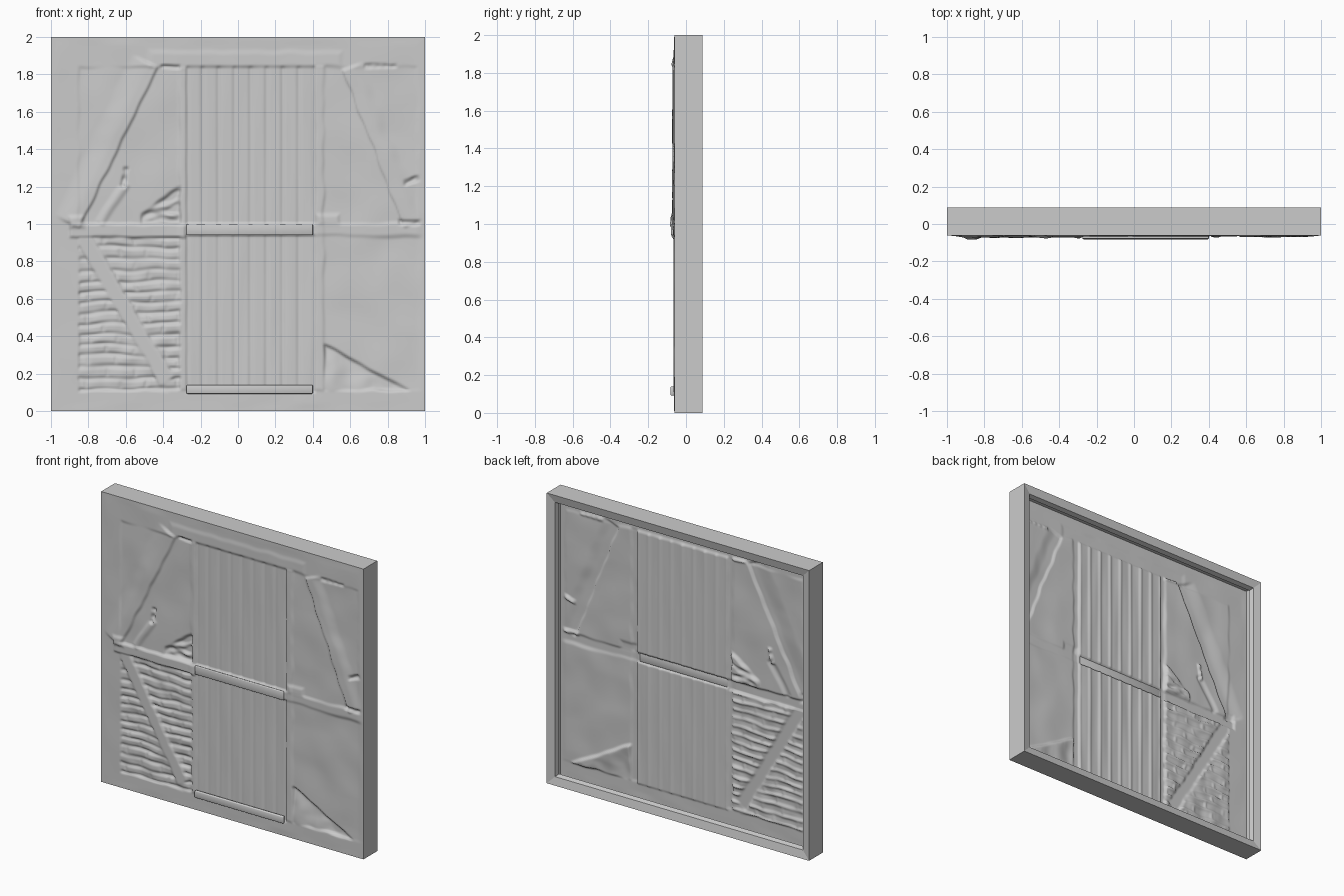
import bpy, bmesh, math
from mathutils import Vector, noise

if "Cube" in bpy.data.objects:
    bpy.data.objects.remove(bpy.data.objects["Cube"])

BASE = -0.062          # y of the plain front face


def step(a, b, v):
    t = max(0.0, min(1.0, (v - a) / (b - a)))
    return t * t * (3 - 2 * t)


def rect(x, z, x0, x1, z0, z1, s=0.012):
    """Soft mask that is 1 inside a rectangle."""
    d = min(x - x0, x1 - x, z - z0, z1 - z)
    return step(-s / 2, s / 2, d)


def strip(x, z, a, b, width, s_left=0.014, s_right=0.014):
    """Soft mask along a straight timber from a to b, each long edge with its own softness."""
    d = Vector(b) - Vector(a)
    length = d.length
    px, pz = x - a[0], z - a[1]
    along = (px * d.x + pz * d.y) / length
    side = (px * d.y - pz * d.x) / length      # positive to the right of a->b
    return (step(-s_right / 2, s_right / 2, width / 2 - side)
            * step(-s_left / 2, s_left / 2, width / 2 + side)
            * step(-0.01, 0.01, along) * step(-0.01, 0.01, length - along))


def wobble(x, z, f, seed=0.0):
    return noise.noise(Vector((x * f, z * f, seed)))


def bricks(x, z):
    """Rough, worn brick courses with sunk joints."""
    zz = z + 0.022 * wobble(x, z, 5, 5)
    row = math.floor(zz / 0.058)
    v = abs((zz / 0.058) % 1 - 0.5) * 2
    u = abs(((x + 0.07 * (row % 2) + 0.03 * wobble(x, z, 9, 2)) / 0.16) % 1 - 0.5) * 2
    joint = max(step(0.4, 1.0, v), 0.5 * step(0.8, 1.0, u))
    wear = 0.65 + 0.6 * wobble(x, z, 7, 12)
    return -0.014 * joint * wear - 0.003 + 0.008 * wobble(x, z, 12, 8)


def height(x, z):
    """Relief of the wall, measured towards the viewer."""
    xo, zo = x, z
    x += 0.010 * wobble(x, z, 9, 1)
    z += 0.010 * wobble(x, z, 9, 3)
    h = 0.003 * wobble(x, z, 4, 4)
    # plaster fields, the upper left one bulging a little
    plaster = 0.005 * wobble(x, z, 5, 6)
    for x0, x1, z0, z1 in ((-0.85, -0.31, 1.0, 1.84), (0.46, 0.96, 1.0, 1.84),
                           (0.46, 1.1, 0.11, 0.93)):
        h += rect(x, z, x0, x1, z0, z1, 0.02) * (plaster - 0.003)
    # upper braces: one crisp edge, one worn into the plaster
    h += 0.013 * strip(x, z, (-0.89, 1.0), (-0.475, 1.86), 0.10, 0.12, 0.016)
    h += 0.010 * strip(x, z, (0.60, 1.84), (0.93, 1.0), 0.09, 0.08, 0.012)
    h += 0.009 * strip(x, z, (-0.74, 1.0), (-0.60, 1.22), 0.035, 0.03, 0.03)
    # cracks
    crack = 0.6 + wobble(x, z, 25, 3)
    h -= 0.018 * crack * strip(x, z, (-0.62, 1.20), (-0.60, 1.30), 0.025)
    h -= 0.015 * crack * strip(x, z, (0.89, 1.22), (0.97, 1.24), 0.03)
    # top beam edge and its wear marks
    h += 0.004 * rect(x, z, -0.47, 0.55, 1.84, 1.92, 0.035)
    h -= 0.014 * rect(x, z, -0.41, -0.31, 1.835, 1.85)
    h -= 0.012 * crack * rect(x, z, 0.68, 0.85, 1.835, 1.855)
    # brick field, lower left, with its board
    m = rect(x, z, -0.85, -0.31, 0.11, 0.93)
    h += m * bricks(xo, zo)
    board = m * strip(x, z, (-0.84, 0.95), (-0.38, 0.16), 0.085, 0.02, 0.02)
    h = h * (1 - board) + 0.003 * board
    # broken plaster patches
    m = rect(x, z, -0.52, -0.31, 1.0, 1.2) * step(-0.02, 0.02, z - 1.0 - 0.0) \
        * step(-0.02, 0.02, 1.2 - z + 0.8 * (-0.0) - 0.75 * (-0.31 - x))
    h += m * (-0.014 + 0.022 * wobble(x * 0.7, z * 1.6, 18, 8))
    edge = 0.36 - 0.55 * (x - 0.46) - z
    m = rect(x, z, 0.46, 0.92, 0.11, 0.38) * step(-0.01, 0.015, edge)
    h += m * (-0.004 - 0.014 * step(0.16, 0.0, edge) + 0.008 * wobble(x, z, 11, 7))
    # vertical planks, upper and lower
    m = max(rect(xo, zo, -0.275, 0.41, 1.0, 1.84), rect(xo, zo, -0.275, 0.41, 0.10, 0.94))
    g = abs(((xo + 0.275) / 0.0857) % 1 - 0.5) * 2
    plank = -0.005 - 0.006 * step(0.6, 1.0, g) + 0.003 * wobble(xo * 4, zo * 0.5, 4, 2)
    h = h * (1 - m) + m * plank
    # posts and middle rails
    for px in (-0.295, 0.435):
        h += 0.004 * rect(x, z, px - 0.022, px + 0.022, 0.11, 1.84, 0.02)
    h += 0.010 * rect(x, z, -0.90, -0.28, 0.93, 1.0, 0.015)
    h += 0.004 * rect(x, z, 0.41, 1.1, 0.94, 1.0, 0.02)
    h += 0.010 * rect(xo, zo, -0.27, 0.40, 0.94, 1.0)
    h += 0.008 * rect(x, z, -0.90, -0.82, 0.98, 1.04, 0.025)
    h += 0.007 * rect(x, z, 0.43, 0.54, 1.0, 1.05, 0.025)
    h -= 0.012 * rect(x, z, 0.86, 0.97, 0.995, 1.02, 0.015)
    return max(-0.022, min(h, 0.022)) * step(0, 0.05, 1 - max(abs(xo), abs(zo - 1)))


def add_object(name, bm, smooth=False):
    for f in bm.faces:
        f.smooth = smooth
    mesh = bpy.data.meshes.new(name)
    bm.to_mesh(mesh)
    bm.free()
    ob = bpy.data.objects.new(name, mesh)
    bpy.context.collection.objects.link(ob)
    return ob


# thin wall sheet, its relief visible from both sides
bm = bmesh.new()
bmesh.ops.create_grid(bm, x_segments=250, y_segments=250, size=1.0)
for v in bm.verts:
    x, z = v.co.x, v.co.y + 1
    v.co = (x, BASE - height(x, z), z)
add_object("wall_sheet", bm, True)

# surrounding rim: mitred square swept through a small profile (half size, y)
bm = bmesh.new()
loops = []
for r, y in ((1, BASE), (1, 0.088), (0.945, 0.076), (0.935, 0.045)):
    loops.append([bm.verts.new((sx * r, y, 1 + sz * r))
                  for sx, sz in ((-1, -1), (1, -1), (1, 1), (-1, 1))])
for a, b in zip(loops, loops[1:]):
    for i in range(4):
        j = (i + 1) % 4
        bm.faces.new((a[i], a[j], b[j], b[i]))
add_object("outer_rim", bm)


# two horizontal battens across the planks
def batten(name, x0, x1, z0, z1, y0, y1):
    bm = bmesh.new()
    bmesh.ops.create_cube(bm, size=1)
    for v in bm.verts:
        v.co = ((x0 + x1) / 2 + v.co.x * (x1 - x0), (y0 + y1) / 2 + v.co.y * (y1 - y0),
                (z0 + z1) / 2 + v.co.z * (z1 - z0))
    bmesh.ops.bevel(bm, geom=bm.edges[:], offset=0.005, segments=2, affect='EDGES', profile=0.5)
    return add_object(name, bm, True)


batten("middle_batten", -0.275, 0.40, 0.94, 1.0, -0.079, -0.0655)
batten("bottom_batten", -0.275, 0.40, 0.092, 0.14, -0.082, -0.062)
